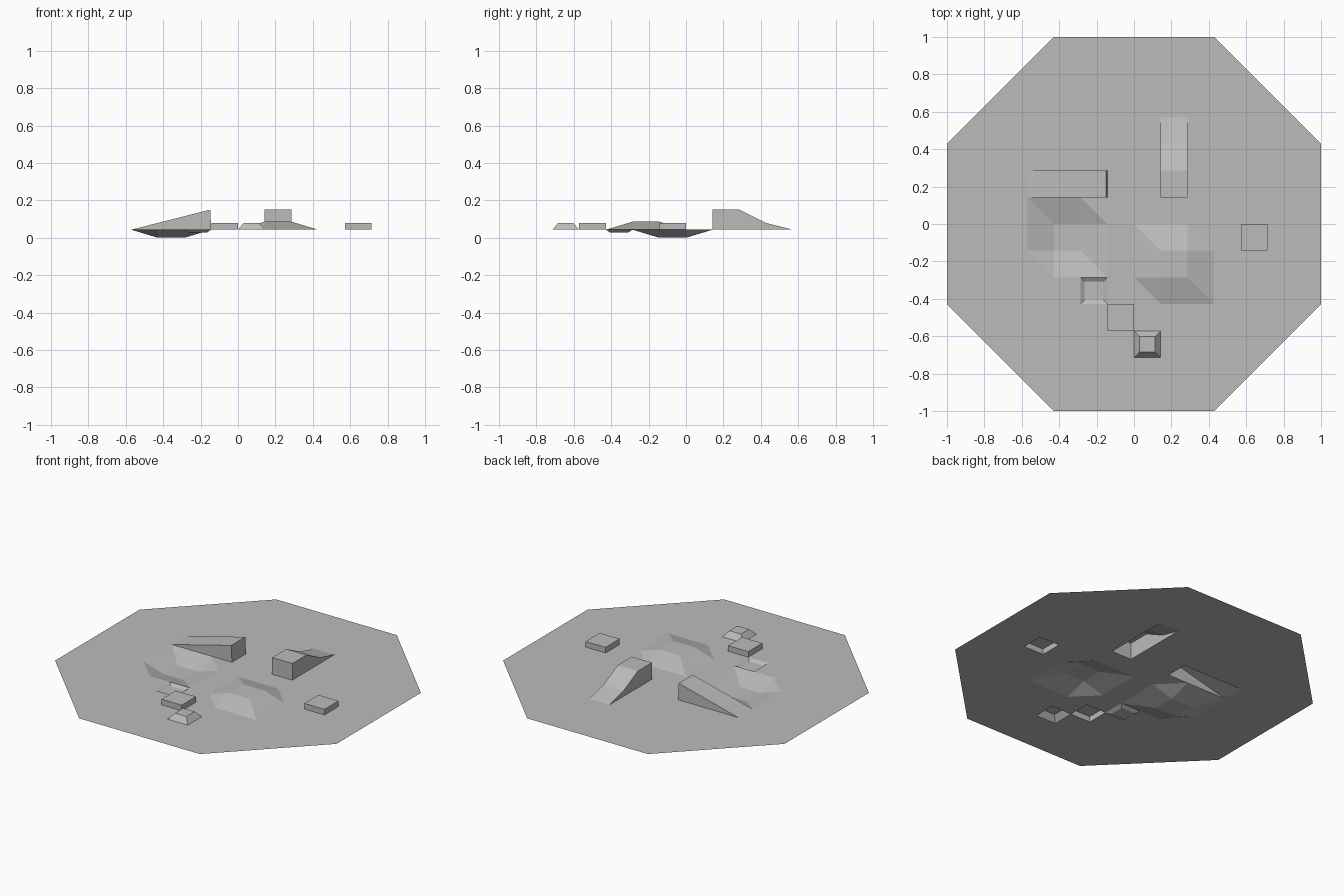
import bpy
import bmesh

CELL = 1 / 7       # ground tile size
GROUND = 0.043     # ground level
LOW = 0.036        # height of the small steps
TALL = 0.107       # height of the ramps

cube = bpy.data.objects.get("Cube")
if cube:
    bpy.data.objects.remove(cube, do_unlink=True)

grey = bpy.data.materials.new("plain grey")
grey.use_nodes = True
grey.diffuse_color = (0.5, 0.5, 0.5, 1)
grey.node_tree.nodes["Principled BSDF"].inputs["Base Color"].default_value = grey.diffuse_color


def make(name, bm):
    bmesh.ops.remove_doubles(bm, verts=bm.verts, dist=1e-5)
    mesh = bpy.data.meshes.new(name)
    bm.to_mesh(mesh)
    bm.free()
    mesh.materials.append(grey)
    bpy.context.collection.objects.link(bpy.data.objects.new(name, mesh))


def face(bm, points):
    bm.faces.new([bm.verts.new(p) for p in points])


def height(i, j):
    """Offset of a ground corner: one hill and one hollow."""
    if i in (1, 2) and j in (-2, -1):
        return GROUND
    if i in (-3, -2) and j in (-1, 0):
        return -GROUND
    return 0


def corner(i, j):
    return (i * CELL, j * CELL, GROUND + height(i, j))


def plateau(name, i, j, rise, inset):
    """Open-bottomed tile, raised or sunk, with sloped or upright sides."""
    holes.add((i, j))
    bm = bmesh.new()
    outline = ((0, 0), (1, 0), (1, 1), (0, 1))
    base = [((i + a) * CELL, (j + b) * CELL, GROUND) for a, b in outline]
    top = [(x + inset * (1 - 2 * a), y + inset * (1 - 2 * b), GROUND + rise)
           for (x, y, z), (a, b) in zip(base, outline)]
    face(bm, top)
    for k in range(4):
        n = (k + 1) % 4
        face(bm, (base[k], base[n], top[n], top[k]))
    make(name, bm)


def ramp(name, profile, place):
    """Open-bottomed ramp: extrude a (length, rise) profile one tile wide."""
    bm = bmesh.new()
    sides = [[place(s, w, GROUND + h) for s, h in profile] for w in (0, 1)]
    for side in sides:
        face(bm, side)
    for k in range(len(profile) - 1):
        face(bm, (sides[0][k], sides[0][k + 1], sides[1][k + 1], sides[1][k]))
    bmesh.ops.remove_doubles(bm, verts=bm.verts, dist=1e-5)
    bmesh.ops.recalc_face_normals(bm, faces=bm.faces)
    # An open shell should face outwards: its highest face must look up
    high = max(bm.faces, key=lambda f: f.calc_center_median().z)
    if high.normal.z < 0:
        bmesh.ops.reverse_faces(bm, faces=bm.faces)
    make(name, bm)


# Tiles covered by the ramps are left open underneath
holes = {(i, 1) for i in (-4, -3, -2)} | {(1, j) for j in (1, 2, 3)}

# Small steps and the sunken tray
plateau("side_step", 4, -1, LOW, 0)
plateau("front_step", -1, -4, LOW, 0)
plateau("bevelled_step", 0, -5, LOW, 0.03)
plateau("sunken_tray", -2, -3, -0.014, 0.021)

# Straight ramp rising to the left, and curved ramp falling to the back
ramp("straight_ramp", [(-4, 0), (-1.04, TALL), (-1, 0)],
     lambda s, w, z: (s * CELL, (1 + w) * CELL, z))
ramp("curved_ramp", [(1, 0), (1, TALL), (2, TALL), (3, LOW), (4, 0)],
     lambda s, w, z: ((1 + w) * CELL, s * CELL, z))

# Eight-sided ground sheet with the hill and hollow
bm = bmesh.new()
for i in range(-7, 7):
    for j in range(-7, 7):
        if (i, j) in holes:
            continue
        quad = [(i, j), (i + 1, j), (i + 1, j + 1), (i, j + 1)]
        inside = [q for q in quad if abs(q[0]) + abs(q[1]) <= 10]
        if len(inside) == 3:
            face(bm, [corner(*q) for q in inside])
        elif len(inside) == 4:
            face(bm, [corner(*quad[k]) for k in (0, 1, 3)])
            face(bm, [corner(*quad[k]) for k in (1, 2, 3)])
make("ground", bm)
